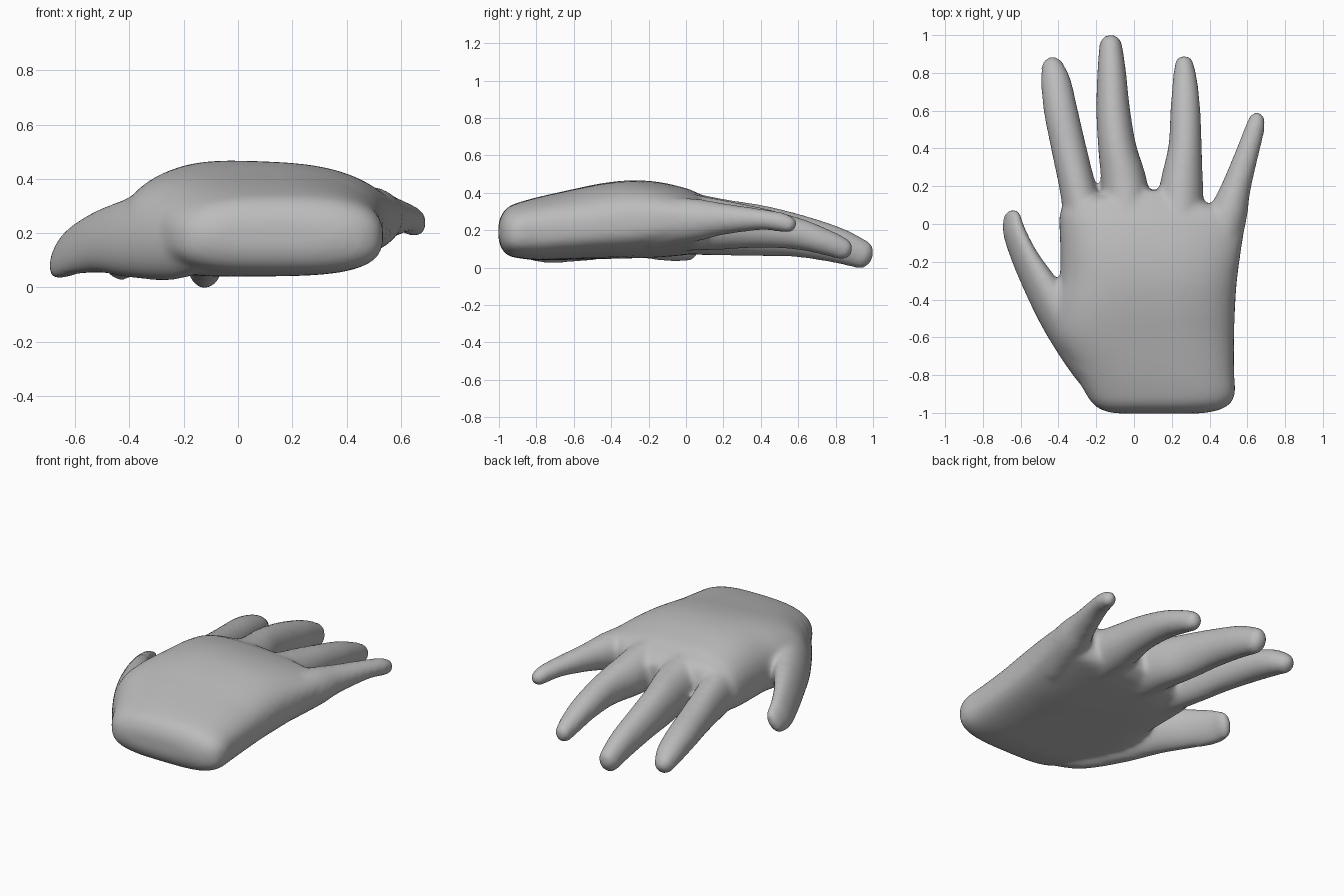
import bpy, bmesh, math
from mathutils import Vector

skin = bpy.data.materials.new("grey_skin")
skin.diffuse_color = (0.5, 0.5, 0.5, 1)


def spow(v, p):
    return math.copysign(abs(v) ** p, v)


def resample(rows, steps=6):
    """Catmull-Rom interpolation of rows of numbers."""
    out, m = [], len(rows)
    for k in range(m - 1):
        quad = [rows[i] for i in (max(k - 1, 0), k, k + 1, min(k + 2, m - 1))]
        for s in range(steps):
            t = s / steps
            out.append([0.5 * (2 * b + (c - a) * t + (2 * a - 5 * b + 4 * c - d) * t * t
                        + (3 * b - a - 3 * c + d) * t ** 3) for a, b, c, d in zip(*quad)])
    return out + [list(rows[-1])]


def loft(bm, rings):
    """Skin a list of closed rings and cap both ends."""
    loops = [[bm.verts.new(p) for p in r] for r in rings]
    n = len(loops[0])
    for a, b in zip(loops, loops[1:]):
        for i in range(n):
            j = (i + 1) % n
            bm.faces.new((a[i], a[j], b[j], b[i]))
    bm.faces.new(loops[0][::-1])
    bm.faces.new(loops[-1])


def palm_ring(y, x0, x1, z0, zm, z1, tilt, n=48):
    """Flat underside, domed back, rounded sides, outer edge raised by tilt."""
    cx, hw = (x0 + x1) / 2, (x1 - x0) / 2
    pts = []
    for i in range(n):
        a = 2 * math.pi * i / n
        c, s = math.cos(a), math.sin(a)
        if s > 0:
            # the crest leans towards the thumb side
            u = spow(c, 0.7)
            z = zm + (z1 - zm) * spow(s, 0.85) + u * (tilt * (1 - s) - 0.8 * tilt * s)
        else:
            u = spow(c, 0.6)
            z = zm + (zm - z0) * spow(s, 0.65) + u * tilt
        pts.append((cx + hw * u, y, z))
    return pts


def finger(bm, stations, roll=0.0, n=24):
    """Stations are (x, y, low z, high z, half width); the last one is the tip."""
    path = resample([(x, y, (a + b) / 2, w, (b - a) / 2) for x, y, a, b, w in stations])
    # rounded tip closes like a dome
    end = Vector(path[-1][:3])
    d = (end - Vector(path[-7][:3])).normalized()
    w, h = path[-1][3:]
    for e in (0.3, 0.6, 0.85, 0.97):
        f = math.sqrt(1 - e * e)
        path.append([*(end + d * max(w, 0.045) * e), w * f, h * f])
    rings = []
    for i, v in enumerate(path):
        c = Vector(v[:3])
        t = Vector(path[min(i + 1, len(path) - 1)][:3]) - Vector(path[max(i - 1, 0)][:3])
        s0 = t.cross(Vector((0, 0, 1))).normalized()
        u0 = s0.cross(t).normalized()
        r = roll * min(1, i / 18)
        side = s0 * math.cos(r) - u0 * math.sin(r)
        up = u0 * math.cos(r) + s0 * math.sin(r)
        rings.append([c + side * v[3] * math.cos(2 * math.pi * j / n)
                      + up * v[4] * math.sin(2 * math.pi * j / n) for j in range(n)])
    loft(bm, rings)


bm = bmesh.new()

# palm and wrist stump: y, left, right, low, widest height, high, tilt
loft(bm, [palm_ring(*r) for r in resample([
    (-1.003, -0.10, 0.36, 0.15, 0.19, 0.235, 0),
    (-0.985, -0.17, 0.45, 0.10, 0.19, 0.285, 0),
    (-0.95, -0.22, 0.51, 0.065, 0.19, 0.325, 0),
    (-0.89, -0.26, 0.535, 0.05, 0.195, 0.35, 0),
    (-0.78, -0.32, 0.53, 0.04, 0.20, 0.38, 0.005),
    (-0.60, -0.43, 0.53, 0.045, 0.205, 0.42, 0.01),
    (-0.45, -0.43, 0.535, 0.05, 0.215, 0.45, 0.015),
    (-0.30, -0.395, 0.545, 0.055, 0.225, 0.465, 0.02),
    (-0.15, -0.39, 0.565, 0.065, 0.23, 0.455, 0.03),
    (0.00, -0.395, 0.585, 0.08, 0.235, 0.42, 0.035),
    (0.06, -0.39, 0.56, 0.09, 0.24, 0.395, 0.03),
    (0.12, -0.34, 0.36, 0.10, 0.235, 0.37, 0.015),
    (0.18, -0.10, 0.22, 0.14, 0.23, 0.32, 0.0)], 4)])

# index, middle, ring and little fingers
finger(bm, [(-0.23, -0.12, 0.07, 0.39, 0.12), (-0.295, 0.18, 0.065, 0.33, 0.098),
            (-0.345, 0.4, 0.07, 0.285, 0.093), (-0.388, 0.6, 0.06, 0.245, 0.09),
            (-0.413, 0.75, 0.04, 0.195, 0.08), (-0.43, 0.825, 0.025, 0.15, 0.062)])
finger(bm, [(-0.03, -0.12, 0.075, 0.43, 0.13), (-0.047, 0.18, 0.065, 0.37, 0.124),
            (-0.088, 0.4, 0.06, 0.335, 0.102), (-0.11, 0.6, 0.055, 0.285, 0.09),
            (-0.118, 0.8, 0.025, 0.22, 0.077), (-0.123, 0.94, -0.008, 0.15, 0.062)])
finger(bm, [(0.24, -0.12, 0.085, 0.42, 0.13), (0.25, 0.18, 0.095, 0.365, 0.117),
            (0.27, 0.4, 0.105, 0.32, 0.09), (0.272, 0.6, 0.095, 0.265, 0.08),
            (0.27, 0.75, 0.065, 0.205, 0.067), (0.266, 0.84, 0.04, 0.16, 0.052)])
finger(bm, [(0.43, -0.2, 0.10, 0.38, 0.11), (0.498, 0.05, 0.14, 0.37, 0.102),
            (0.543, 0.2, 0.175, 0.345, 0.078), (0.607, 0.4, 0.20, 0.315, 0.061),
            (0.638, 0.5, 0.192, 0.298, 0.054), (0.65, 0.548, 0.185, 0.28, 0.045)])

# thumb, rolled outwards
finger(bm, [(-0.13, -0.88, 0.06, 0.32, 0.09), (-0.235, -0.75, 0.025, 0.34, 0.10),
            (-0.365, -0.547, 0.03, 0.345, 0.10), (-0.475, -0.36, 0.045, 0.315, 0.085),
            (-0.572, -0.19, 0.038, 0.27, 0.062), (-0.632, -0.05, 0.022, 0.225, 0.05),
            (-0.646, 0.03, 0.028, 0.19, 0.04)], roll=math.radians(24))

bmesh.ops.recalc_face_normals(bm, faces=bm.faces)
mesh = bpy.data.meshes.new("hand")
bm.to_mesh(mesh)
bm.free()
hand = bpy.data.objects.new("hand", mesh)
bpy.context.collection.objects.link(hand)
mesh.materials.append(skin)

# fuse the parts into one soft skin
fuse = hand.modifiers.new("fuse", 'REMESH')
fuse.mode = 'VOXEL'
fuse.voxel_size = 0.014
fuse.use_smooth_shade = True
soften = hand.modifiers.new("soften", 'SMOOTH')
soften.factor = 0.5
soften.iterations = 14
